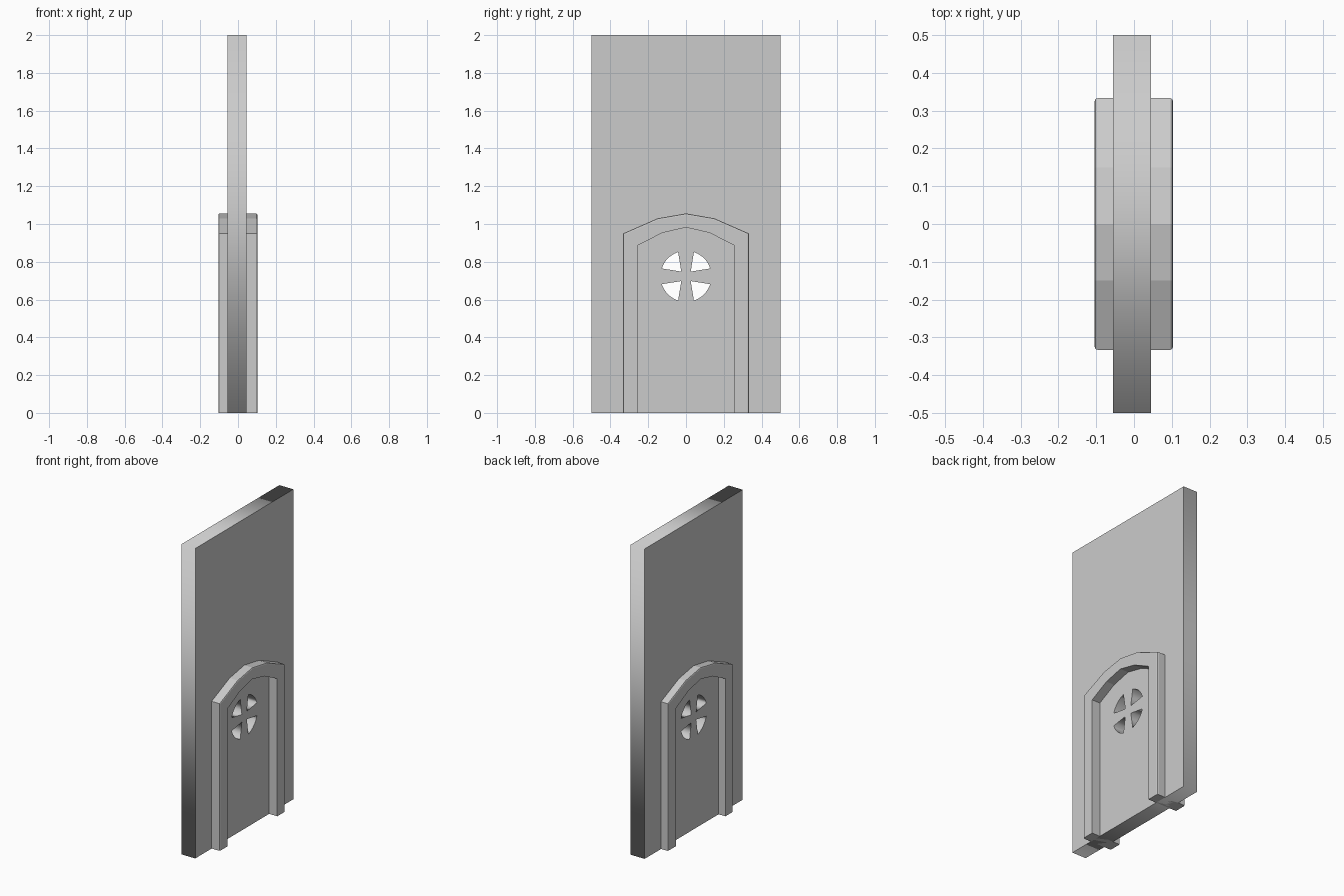
import bpy, bmesh
from math import cos, sin, radians, pi

if "Cube" in bpy.data.objects:
    bpy.data.objects.remove(bpy.data.objects["Cube"])


def mirrored(half):
    """Complete a left-to-right outline from its y >= 0 half (ending on the axis)."""
    return half + [(-y, z) for y, z in reversed(half) if y > 0]


# Wall with the door panel flush in it, pierced by four window panes
wall_curve = bpy.data.curves.new("wall", 'CURVE')
wall_curve.dimensions = '2D'
wall_curve.fill_mode = 'BOTH'
wall_curve.extrude = 0.05


def add_outline(points):
    spline = wall_curve.splines.new('POLY')
    spline.points.add(len(points) - 1)
    for p, (y, z) in zip(spline.points, points):
        p.co = (y, z, 0, 1)
    spline.use_cyclic_u = True


add_outline([(-0.5, 0), (0.5, 0), (0.5, 2), (-0.5, 2)])
pane = [(0.025, 0.025)]
for i in range(6):
    a = radians(18 + 54 * i / 5)
    pane.append((0.135 * cos(a), 0.135 * sin(a)))
for sy in (-1, 1):
    for sz in (-1, 1):
        add_outline([(sy * y, 0.723 + sz * z) for y, z in pane])

wall = bpy.data.objects.new("wall", wall_curve)
bpy.context.collection.objects.link(wall)
wall.rotation_euler = (pi / 2, 0, pi / 2)
wall.location.x = -0.005
bpy.context.view_layer.objects.active = wall
wall.select_set(True)
bpy.ops.object.convert(target='MESH')

# Arched door frame standing proud on both sides of the wall
outer = mirrored([(0.333, 0), (0.333, 0.95), (0.15, 1.03), (0, 1.056)])
inner = mirrored([(0.253, 0), (0.253, 0.888), (0.125, 0.953), (0, 0.982)])
x_back, x_front = -0.104, 0.103
bm = bmesh.new()
rings = [[[bm.verts.new((x, y, z)) for y, z in line] for line in (outer, inner)]
         for x in (x_back, x_front)]
(ob, ib), (of, inf) = rings
for i in range(len(outer) - 1):
    for a, b in ((ob, of), (of, inf), (inf, ib), (ib, ob)):
        bm.faces.new((a[i], a[i + 1], b[i + 1], b[i]))
for i in (0, -1):
    bm.faces.new((ob[i], of[i], inf[i], ib[i]))
bmesh.ops.recalc_face_normals(bm, faces=bm.faces)

# Soften the outer rims of the frame
rims = [e for e in bm.edges
        if any(e.verts[0] in r and e.verts[1] in r for r in (ob, of))]
bmesh.ops.bevel(bm, geom=rims, offset=0.008, segments=2, profile=0.5, affect='EDGES')
mesh = bpy.data.meshes.new("door_frame")
bm.to_mesh(mesh)
bm.free()
frame = bpy.data.objects.new("door_frame", mesh)
bpy.context.collection.objects.link(frame)
